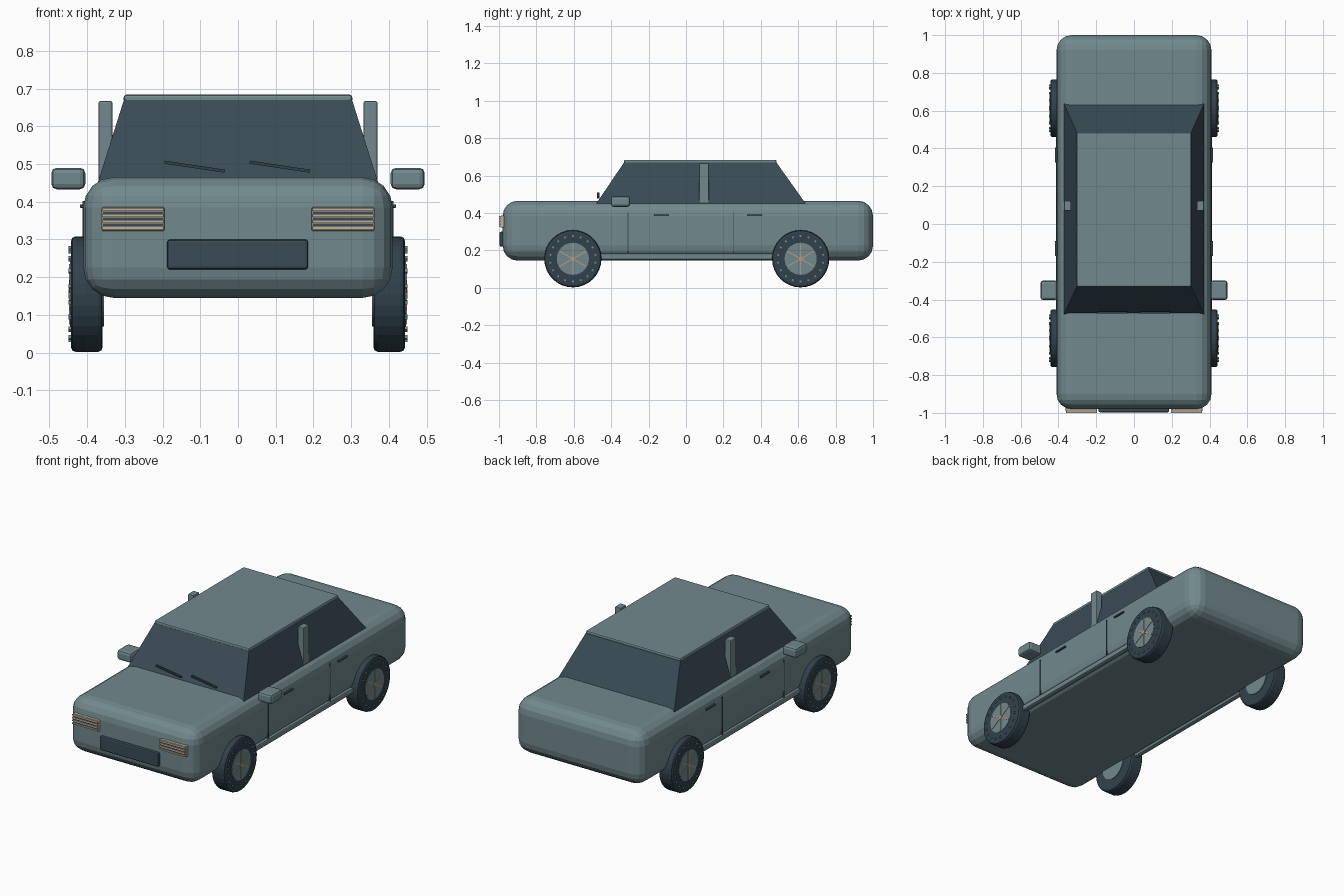
import bpy, bmesh, math
from mathutils import Vector, Matrix

if "Cube" in bpy.data.objects:
    bpy.data.objects.remove(bpy.data.objects["Cube"])


def material(name, rgb):
    m = bpy.data.materials.new(name)
    m.diffuse_color = (*rgb, 1)
    m.use_nodes = True
    m.node_tree.nodes["Principled BSDF"].inputs["Base Color"].default_value = m.diffuse_color
    return m


PAINT = material("blue grey paint", (0.165, 0.25, 0.265))
DARK = material("dark slate", (0.04, 0.07, 0.092))
RUBBER = material("dark rubber", (0.03, 0.053, 0.07))
CREAM = material("cream lamp", (0.52, 0.45, 0.34))
COPPER = material("tan spoke", (0.45, 0.33, 0.22))


def finish(bm, name, mat, bevel=0, segments=2):
    me = bpy.data.meshes.new(name)
    bm.to_mesh(me)
    bm.free()
    ob = bpy.data.objects.new(name, me)
    bpy.context.collection.objects.link(ob)
    me.materials.append(mat)
    if bevel:
        mod = ob.modifiers.new("bevel", "BEVEL")
        mod.width, mod.segments = bevel, segments
        mod.limit_method, mod.angle_limit = "ANGLE", math.radians(40)
    return ob


def box(name, lo, hi, mat, bevel=0, segments=2):
    """Box between two opposite corners."""
    lo, hi = Vector(lo), Vector(hi)
    bm = bmesh.new()
    bmesh.ops.create_cube(bm, size=1)
    bmesh.ops.scale(bm, vec=hi - lo, verts=bm.verts)
    bmesh.ops.translate(bm, vec=(lo + hi) / 2, verts=bm.verts)
    return finish(bm, name, mat, bevel, segments)


def side_box(name, s, lo, hi, mat, bevel=0):
    """Box on the right side (s = 1) or mirrored to the left (s = -1)."""
    x0, x1 = sorted((s * lo[0], s * hi[0]))
    return box(name, (x0, *lo[1:]), (x1, *hi[1:]), mat, bevel)


def disc(name, x0, x1, y, z, r, mat, bevel=0, sides=32):
    """Cylinder lying along x."""
    bm = bmesh.new()
    mat4 = Matrix.Translation(((x0 + x1) / 2, y, z)) @ Matrix.Rotation(math.pi / 2, 4, "Y")
    bmesh.ops.create_cone(bm, cap_ends=True, segments=sides, radius1=r, radius2=r,
                          depth=abs(x1 - x0), matrix=mat4)
    return finish(bm, name, mat, bevel)


# Main body shell
box("body", (-0.41, -0.98, 0.145), (0.41, 1.0, 0.465), PAINT, 0.08, 4)

# Tapered glass cabin
bm = bmesh.new()
rings = []
for z, x, y0, y1 in ((0.45, 0.372, -0.48, 0.64), (0.672, 0.302, -0.33, 0.482)):
    rings.append([bm.verts.new(p) for p in ((-x, y0, z), (x, y0, z), (x, y1, z), (-x, y1, z))])
bm.faces.new(rings[0][::-1])
bm.faces.new(rings[1])
for i in range(4):
    j = (i + 1) % 4
    bm.faces.new((rings[0][i], rings[0][j], rings[1][j], rings[1][i]))
finish(bm, "glass_cabin", DARK)

# Roof panel
box("roof", (-0.303, -0.332, 0.663), (0.303, 0.484, 0.684), PAINT, 0.007)

# Front grille
box("grille", (-0.188, -0.997, 0.22), (0.186, -0.97, 0.30), DARK, 0.008)

# Wipers
for x0 in (-0.195, 0.031):
    w = box("wiper", (-0.081, -0.006, -0.004), (0.081, 0.006, 0.004), RUBBER)
    w.rotation_euler = (0, math.radians(8.5), 0)
    w.location = (x0 + 0.08, -0.469, 0.493)

for s in (-1, 1):
    # Headlight with dark slots between cream slats
    side_box("headlight", s, (0.195, -0.993, 0.322), (0.362, -0.97, 0.386), CREAM, 0.005)
    for z in (0.339, 0.355, 0.371):
        side_box("headlight_slot", s, (0.199, -0.996, z - 0.003), (0.358, -0.985, z + 0.003), DARK)
    for z in (0.331, 0.347, 0.363, 0.379):
        side_box("headlight_slat", s, (0.197, -1.0, z - 0.004), (0.360, -0.985, z + 0.004), CREAM)

    # Upright door pillar, mirror and sill
    side_box("door_pillar", s, (0.333, 0.07, 0.45), (0.37, 0.122, 0.667), PAINT, 0.005)
    side_box("wing_mirror", s, (0.405, -0.402, 0.433), (0.495, -0.299, 0.49), PAINT, 0.014)
    side_box("sill", s, (0.383, -0.46, 0.15), (0.412, 0.47, 0.182), PAINT, 0.008)

    # Door seams and handles
    for y in (-0.31, 0.255):
        side_box("door_seam", s, (0.37, y - 0.002, 0.185), (0.4125, y + 0.002, 0.402), DARK)
    for y in (-0.13, 0.365):
        side_box("door_handle", s, (0.40, y - 0.04, 0.384), (0.419, y + 0.04, 0.393), DARK, 0.002)

    # Wheels
    for y in (-0.605, 0.613):
        z = 0.155
        disc("tyre", s * 0.359, s * 0.443, y, z, 0.153, RUBBER, 0.012)
        disc("hub", s * 0.356, s * 0.445, y, z, 0.086, PAINT)
        disc("hub_cap", s * 0.44, s * 0.449, y, z, 0.012, COPPER, sides=12)
        for k in range(3):
            spoke = box("spoke", (-0.003, -0.003, -0.08), (0.003, 0.003, 0.08), COPPER)
            spoke.rotation_euler = (k * math.pi / 3, 0, 0)
            spoke.location = (s * 0.445, y, z)
        for k in range(18):
            a = k * math.tau / 18
            stud = box("tyre_stud", (-0.005, -0.005, -0.005), (0.005, 0.005, 0.005), PAINT)
            stud.rotation_euler = (a, 0, 0)
            stud.location = (s * 0.444, y - 0.122 * math.sin(a), z + 0.122 * math.cos(a))
